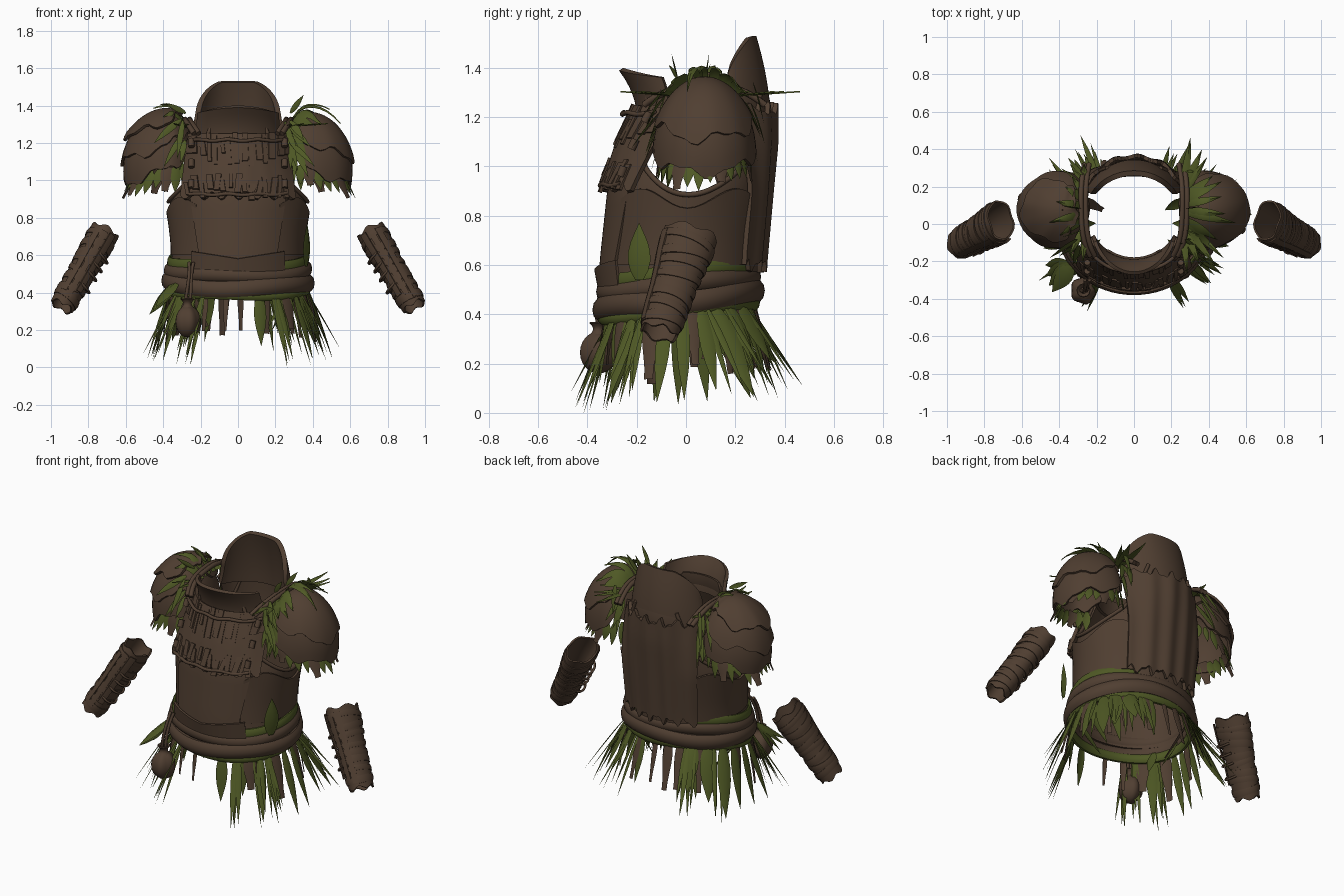
import bpy, bmesh, math, random
from math import sin, cos, pi, radians
from mathutils import Vector as V

if "Cube" in bpy.data.objects:
    bpy.data.objects.remove(bpy.data.objects["Cube"])

rnd = random.Random(4)
R = rnd.uniform

def material(name, rgb):
    m = bpy.data.materials.new(name)
    m.diffuse_color = (*rgb, 1)
    m.use_nodes = True
    m.node_tree.nodes["Principled BSDF"].inputs["Base Color"].default_value = m.diffuse_color
    return m

BARK = material("bark brown", (0.080, 0.049, 0.031))
LEAF = material("leaf green", (0.077, 0.098, 0.018))

def add_grid(bm, f, nu, nv, cu=False, cv=False, thick=0.0, mat=0):
    """Surface f(u, v) over the unit square, optionally closed or thickened."""
    vs = [[bm.verts.new(f(i / nu, j / nv)) for j in range(nv + (not cv))] for i in range(nu + (not cu))]
    fs = []
    for i in range(nu):
        for j in range(nv):
            a, b = vs[i], vs[(i + 1) % len(vs)]
            k = (j + 1) % len(a)
            fs.append(bm.faces.new((a[j], b[j], b[k], a[k])))
            fs[-1].material_index = mat
    bmesh.ops.recalc_face_normals(bm, faces=fs)
    if thick:
        bmesh.ops.solidify(bm, geom=fs, thickness=thick)

def finish(name, bm, mats, recalc=True):
    if recalc:
        bmesh.ops.recalc_face_normals(bm, faces=bm.faces[:])
    me = bpy.data.meshes.new(name)
    bm.to_mesh(me)
    bm.free()
    for m in mats:
        me.materials.append(m)
    me.shade_smooth()
    me.set_sharp_from_angle(angle=radians(40))
    bpy.context.collection.objects.link(bpy.data.objects.new(name, me))

def part(name, f, nu, nv, mat=BARK, **kw):
    bm = bmesh.new()
    add_grid(bm, f, nu, nv, **kw)
    finish(name, bm, [mat])

def rope(name, paths, r):
    cu = bpy.data.curves.new(name, 'CURVE')
    cu.dimensions = '3D'
    cu.bevel_depth, cu.bevel_resolution, cu.resolution_u, cu.use_fill_caps = r, 2, 6, True
    for pts in paths:
        s = cu.splines.new('NURBS')
        s.points.add(len(pts) - 1)
        for p, q in zip(s.points, pts):
            p.co = (*q, 1)
        s.order_u, s.use_endpoint_u = min(4, len(pts)), True
    cu.materials.append(BARK)
    bpy.context.collection.objects.link(bpy.data.objects.new(name, cu))

def leaf(bm, p, d, n, length, w, droop=0.2, strip=False):
    """Folded pointed leaf, or a blunt bark strip, from p along d, facing n."""
    p, d = V(p), V(d).normalized()
    side = d.cross(V(n)).normalized()
    up = side.cross(d)
    def f(u, t):
        prof = (0.75 + 0.25 * sin(5 * t)) if strip else max(sin(pi * (0.08 + 0.92 * t) ** 0.85), 0.02)
        k = (u - 0.5) * 2
        return (p + d * length * t + V((0, 0, -droop * length * t * t))
                + side * k * w / 2 * prof + up * (1 - abs(k)) * w * 0.15 * prof)
    add_grid(bm, f, 2, 6, mat=int(strip))

# Body outline: height, half width, front depth, back depth
BODY = [(.45, .37, -.34, .29), (.62, .35, -.33, .30), (.9, .365, -.30, .325),
        (1.1, .30, -.25, .345), (1.25, .265, -.19, .345), (1.42, .23, -.19, .3)]

def outline(z):
    z = min(max(z, .45), 1.42)
    for a, b in zip(BODY, BODY[1:]):
        if z <= b[0]:
            t = (z - a[0]) / (b[0] - a[0])
            return [a[i] + (b[i] - a[i]) * t for i in (1, 2, 3)]

def body(th, z, off=0.0):
    rx, f, b = outline(z)
    return V(((rx + off) * cos(th), (f + b) / 2 + ((b - f) / 2 + off) * sin(th), z))

def body_x(x, z, off, sgn):
    """Point on the body at a given x on the front (-1) or back (+1)."""
    return body(sgn * math.acos(max(-.96, min(.96, x / (outline(z)[0] + off)))), z, off)

def rim(th):
    s = abs(sin(th))
    t = min(max(s - .65, 0) / .22, 1)
    return .89 + .12 * min(s / .65, 1) ** 2 + .3 * t * t * (3 - 2 * t)

# Torso shell with arm openings
part("torso_shell", lambda u, v: body(u * 2 * pi, .46 + (rim(u * 2 * pi) - .46) * v), 96, 16, cu=True, thick=.012)
for s, nm in ((1, "right"), (-1, "left")):
    mid = 0 if s > 0 else pi
    rope("armhole_cord_" + nm, [[body(mid + a * .1, rim(mid + a * .1) - .005, .008) for a in range(-10, 11)]], .011)
    rope("shoulder_strap_" + nm, [[(s * (.21 + k), -.17, 1.25), (s * (.25 + k), -.1, 1.31), (s * (.26 + k), .07, 1.33),
                                   (s * (.26 + k), .22, 1.33), (s * (.24 + k), .32, 1.25)] for k in (0, .025)], .014)
    part("side_plate_" + nm, lambda u, v: body(mid + (u - .5) * 1.9, .6 + v * (.27 + .04 * sin(u * pi * 3)), .008 + .014 * v * v),
         20, 5, thick=.012)

# Belly plates with curved edges
part("belly_plate", lambda u, v: body_x((u - .5) * (.42 + .1 * v), .93 - (1 - v) * (.33 + .05 * sin(u * pi)), .02, -1), 20, 8, thick=.014)
part("lower_belly_plate", lambda u, v: body_x((u - .5) * .5, .48 + v * (.1 + .08 * abs(u - .5)), .015 + .025 * v, -1), 20, 4, thick=.012)

# Chest plate covered in uneven bark strips
part("chest_plate", lambda u, v: body_x((u - .5) * (.62 - .08 * v), .92 + v * .33 - .02 * sin(u * 40) * (1 - v), .05 - .025 * v, -1),
     40, 8, thick=.02)
bm = bmesh.new()
for row, (z0, z1, n) in enumerate(((.91, 1.03, 15), (1.09, 1.24, 15))):
    for i in range(n):
        x = (i + .5 - n / 2) * (.57 / n) + R(-.006, .006)
        w, lo, hi, lean = R(.018, .036), z0 + R(-.015, .06), z1 + R(-.05, .015), R(-.015, .015)
        add_grid(bm, lambda u, v: body_x(x + (u - .5) * w + lean * v, lo + (hi - lo) * v, .062 - .018 * row - .012 * v, -1), 1, 4, thick=.014)
finish("chest_bark_strips", bm, [BARK])
rope("chest_lacing", [[body_x((i / 10 - .5) * .52, z + .008 * sin(i * 2), .055, -1) for i in range(11)] for z in (.925, 1.215)], .01)

# Back plate of rippled bark
def back_plate(u, v):
    jag = 1 if v > .9 else -1 if v < .1 else 0
    return body_x((u - .5) * (.5 + .05 * v), .6 + v * .63 + (.02 * sin(u * 37) + .012 * sin(u * 71)) * jag, .026 + .006 * sin(u * 26), 1)

part("back_plate", back_plate, 48, 12, thick=.02)

# Collar pieces: low flared front, tall back
def front_collar(u, v):
    a = radians(-155 + 130 * u)
    return V(((.235 - .015 * v) * cos(a), .03 + (.21 + .075 * v * v) * sin(a), 1.2 + v * (.2 - .045 * cos(a) ** 2)))

def back_collar(u, v):
    a = radians(25 + 130 * u)
    g = min(1, (max(sin(a) - .42, 0) / .5) ** .6)
    return V(((.285 - .03 * v) * cos(a), .05 + .02 * v + (.295 - .08 * v + .04 * v * (1 - v)) * sin(a), 1.2 + v * (.13 + .2 * g)))

part("front_collar", front_collar, 24, 6, thick=.02)
part("back_collar", back_collar, 32, 8, thick=.028)

# Belt: two rolled cloth rings and green leaf bands
def ring(z, rx, ry, h, t, wob):
    def f(u, v):
        a, b = u * 2 * pi, v * 2 * pi
        y = -.03 + (ry + t * cos(b)) * sin(a)
        return V(((rx + t * cos(b)) * cos(a), y, z + .1 * y + h * sin(b) + wob * sin(3 * a + 1)))
    return f

for nm, mt, spec in (("upper_belt", BARK, (.525, .372, .31, .037, .025, .006)), ("lower_belt", BARK, (.46, .382, .322, .045, .028, -.008)),
                     ("upper_leaf_band", LEAF, (.57, .365, .31, .035, .014, .008)), ("lower_leaf_band", LEAF, (.42, .37, .31, .03, .02, .006))):
    part(nm, ring(*spec), 64, 10, mt, cu=True, cv=True)

# Skirt pieces: angle from the hip towards the back, sideways lean, length, width
WIDE = [(-36, -.1, .38, .06), (-9, -.05, .40, .06), (3, 0, .40, .055), (17, .06, .38, .065), (28, .25, .42, .09), (40, .12, .32, .10), (53, .25, .28, .09)]
STRIPS = [(-46, 0, .20, .08), (-21, .05, .29, .075), (10, .02, .25, .06), (35, .05, .28, .055), (48, .1, .28, .05), (68, .15, .28, .06)]
bm = bmesh.new()
def hang(a, out, lean, length, w, strip, s=1, r=1.0):
    y = -.03 + .305 * r * sin(a)
    o = V((s * cos(a), sin(a), 0))
    leaf(bm, (s * .37 * r * cos(a), y, .43 + .1 * y), o * out + V((0, lean, -1)), o, length, w, R(-.02, .05), strip)

for s in (1, -1):
    j = 0 if s > 0 else 4
    for rows, strip in ((WIDE, 0), (STRIPS, 1)):
        for a, lean, ln, w in rows:
            hang(radians(a + R(-j, j)), R(.12, .28) if strip else R(.22, .42), lean, ln, w, strip, s)
    for i in range(26):                       # fine grass clumps
        a = R(-62, -25) if i % 2 else R(20, 68)
        hang(radians(a), R(.35, .75) * (1 - .004 * abs(a)), R(-.12, .1) if i % 2 else R(.0, .3), R(.3, .44), R(.016, .034), 0, s)
    for a in (-30, 5, 35):                    # inner layer leaning inward
        hang(radians(a), -.6, .1, .25, .055, a == 35 and s < 0, s, .9)
for a, ln, w, strip in ((-72, .28, .07, 0), (-53, .24, .06, 0), (-100, .2, .03, 1), (-118, .2, .04, 1), (73, .3, .06, 0),
                        (88, .26, .035, 1), (101, .3, .06, 1), (113, .3, .065, 0), (126, .32, .05, 0)):
    hang(radians(a), .12 if a < 0 else .25, 0, ln, w, strip)
finish("leaf_skirt", bm, [LEAF, BARK], recalc=False)
bm = bmesh.new()
leaf(bm, (.365, -.19, .54), (.02, 0, 1), (1, -.4, 0), .23, .1, .0)
for k in (-1, -.3, .4, 1):
    leaf(bm, (-.33, -.22, .45), (-.6, -.4 + k * .4, -.7), (-.6, -.6, .6), .22, .095, 0)
finish("belt_leaves", bm, [LEAF], recalc=False)

# Hanging pouch with cord
def pouch(u, v):
    a, b = u * 2 * pi, v * pi
    r = sin(b) * (1 + .07 * cos(5 * a))
    return V((-.27 + .068 * r * cos(a), -.355 + .073 * r * sin(a), .245 - .085 * cos(b)))

def neck(u, v):
    r = .022 + .016 * (2 * v - 1) ** 2
    return V((-.27 + r * cos(u * 2 * pi), -.355 + r * sin(u * 2 * pi), .315 + .05 * v))

part("pouch", pouch, 24, 12, cu=True)
part("pouch_neck", neck, 12, 5, cu=True, thick=.006)
rope("pouch_cord", [[(-.27 + k, -.355, .34), (-.26 + k, -.37, .43), (-.255, -.34 + k, .5), (-.25 + k, -.3, .56)] for k in (-.012, .012)], .009)

# Shoulder guards: overlapping domes, lower on the outside, with leaves
def guard(s, scale, bmax, flare, seed):
    def f(u, v):
        a = u * 2 * pi
        b = radians(bmax + 16 * cos(a) + 4 * sin(5 * a + seed) + 2 * sin(11 * a + seed)) * (.02 + .98 * v)
        k = scale * (1 + flare * v ** 3)
        rx = .235 if cos(a) > 0 else .145
        return V((s * (.38 + rx * k * sin(b) * cos(a)), .075 + .208 * k * sin(b) * sin(a), 1.07 + .305 * k * cos(b)))
    return f

def crown_leaf(bm, s, a, length, w):
    """Leaf fanning from the neck edge and lying on the dome."""
    d, q = V((cos(a), sin(a), 0)), V((-sin(a), cos(a), 0))
    def f(u, t):
        p = V((.26, .08 + .09 * sin(a), 0)) + d * length * t + q * (u - .5) * w * max(sin(pi * (.08 + .92 * t) ** .85), .02)
        r2 = ((p.x - .38) / (.235 if p.x > .38 else .145)) ** 2 + ((p.y - .075) / .208) ** 2
        z = 1.07 + .305 * math.sqrt(max(.4, 1 - r2)) + .018 + .02 * t + .006 * (1 - abs(2 * u - 1))
        return V((s * p.x, p.y, z))
    add_grid(bm, f, 2, 8)

for s, nm, layers in ((1, "right", ((.96, 92, .06), (.97, 66, .07))),
                      (-1, "left", ((.96, 92, .05), (.99, 68, .07), (1.04, 44, .07)))):
    for i, (sc, bmax, fl) in enumerate(layers):
        part(f"{nm}_shoulder_guard_{i + 1}", guard(s, sc, bmax, fl, i * 2 + s), 48, 12, cu=True, thick=.014)
    bm = bmesh.new()
    n = 13 if s > 0 else 8
    for i in range(n):
        crown_leaf(bm, s, radians(-82 + 164 * i / (n - 1) + R(-5, 5)), R(.2, .3) if s > 0 else R(.12, .2), R(.035, .05))
    for sg in (-1, -1, 1) if s > 0 else (-1, 1):   # inner edge, front and back
        for i in range(5):
            leaf(bm, (s * R(.25, .31), .075 + sg * R(.15, .2), R(1.15, 1.34)), (s * R(-.1, .5), sg * .3, R(-1, -.3)), (0, sg, .3),
                 R(.13, .22), R(.025, .045), .1)
    for k in (-.25, .1):
        leaf(bm, (s * .28, .05 + k / 3, 1.36), (s * .7, k, .95 if s > 0 else .35), (0, -1, 0), .12, .03, 0)
    for i in range(18):                       # fringe below
        a = radians(-120 + 240 * i / 17)
        strip = i % 4 == 2
        leaf(bm, (s * (.38 + .18 * cos(a)), .075 + .17 * sin(a), 1.07 - .04 * cos(a)), (s * (.15 + .4 * cos(a)), .2 * sin(a), -1),
             (s * cos(a), sin(a), .2), R(.09, .15), .07 if strip else R(.035, .06), 0, strip)
    finish(nm + "_shoulder_leaves", bm, [LEAF, BARK], recalc=False)
    rope(nm + "_shoulder_toggles", [[body_x(s * .25, z, .06, -1), body_x(s * .25, z + .04, .06, -1)] for z in (.96, 1.07, 1.18)], .017)

# Forearm guards: tapered tube, wrappings, outer slats and loops
for s, nm in ((1, "right"), (-1, "left")):
    A, B = V((s * .712, .02, .725)), V((s * .942, -.11, .325))
    d = (B - A).normalized()
    n1 = V((-d.z, 0, d.x))
    n1 = (n1 - d * n1.dot(d)).normalized()    # points to +x
    n2 = d.cross(n1)

    def arm(t, a, off=0.0):
        k = 1 + .03 * sin(t * 9)
        return A + (B - A) * t + n1 * ((.08 - .014 * t) * k + off) * cos(a) + n2 * ((.112 - .036 * t) * k + off) * sin(a)

    part(nm + "_forearm_guard", lambda u, v: arm(v + .02 * sin(u * 31) * (2 * v - 1), u * 2 * pi), 32, 12, cu=True, thick=.01)
    bm = bmesh.new()
    for i in range(8):                        # cloth wraps
        t0, tilt, ph, h = .12 + i * .11, R(.01, .04), R(0, 6), R(.035, .055)
        add_grid(bm, lambda u, v: arm(t0 + tilt * sin(u * 2 * pi + ph) + h * sin(v * 2 * pi), u * 2 * pi, .002 + .005 * cos(v * 2 * pi)),
                 28, 6, cu=True, cv=True)
    front, inner = (-pi / 2 if n2.y > 0 else pi / 2), (pi if s > 0 else 0)
    for i in range(3):                        # slats on the front face
        t0, t1, a0 = R(.02, .12), R(.8, 1.0), front + (i - 1) * .5
        add_grid(bm, lambda u, v: arm(t0 + (t1 - t0) * v, a0 + (u - .5) * .4, .008), 2, 5, thick=.007)
    finish(nm + "_forearm_wraps", bm, [BARK])
    am = math.atan2(sin(front) * .6, cos(inner))
    rope(nm + "_forearm_loops", [[arm(t, am - .7, .005), arm(t + .03, am - .3, .045), arm(t + .04, am + .3, .045), arm(t, am + .7, .005)]
                                 for t in (.3, .42, .54, .7)], .007)
